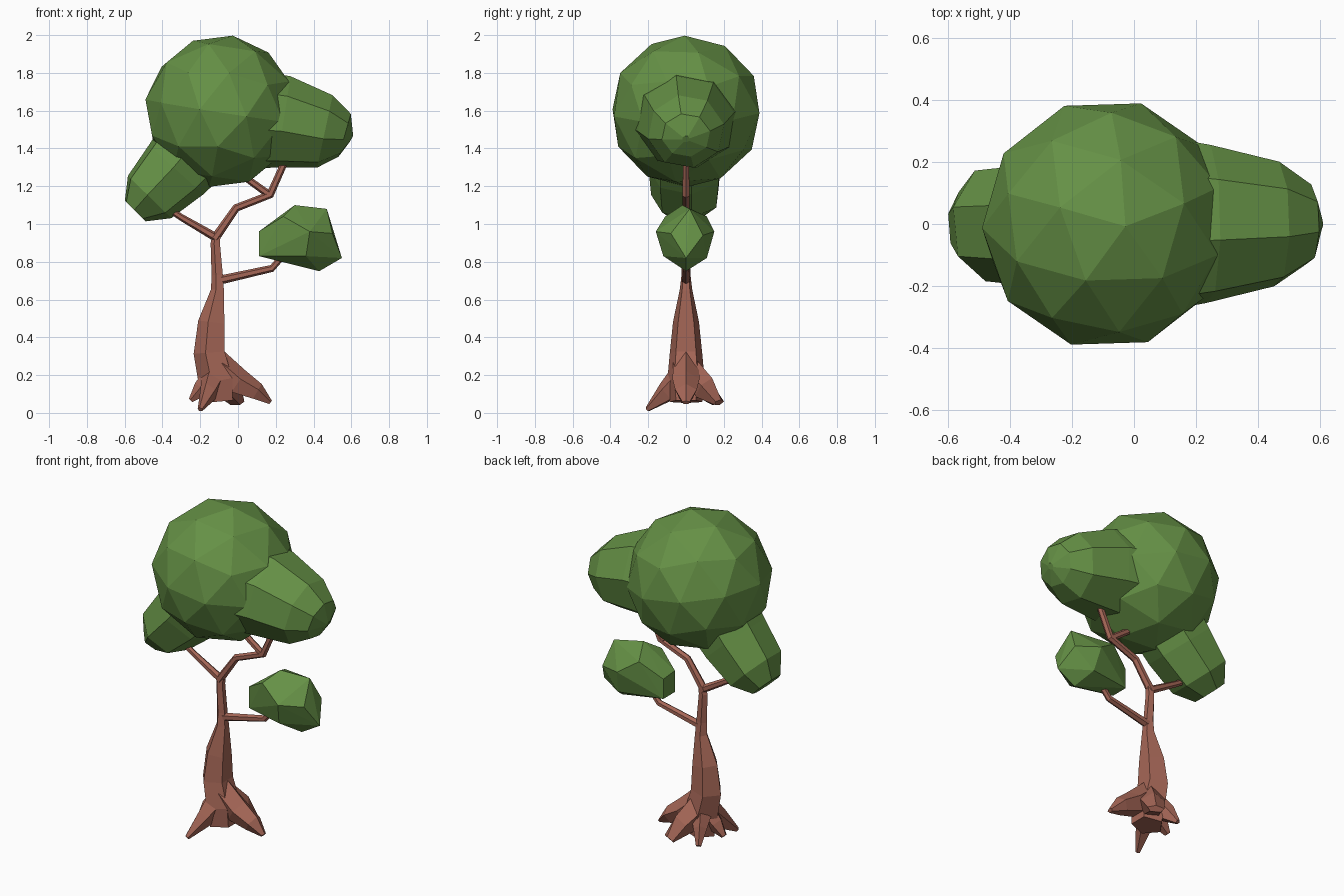
import bpy, bmesh
from math import sin, cos, pi, radians
from mathutils import Vector, Euler, Matrix


def material(name, color):
    m = bpy.data.materials.new(name)
    m.diffuse_color = color
    return m


LEAF = material("leaf_green", (0.13, 0.28, 0.06, 1))
BARK = material("bark_brown", (0.38, 0.135, 0.095, 1))


def finish(name, bm, mat):
    bmesh.ops.recalc_face_normals(bm, faces=bm.faces)
    me = bpy.data.meshes.new(name)
    bm.to_mesh(me)
    bm.free()
    me.materials.append(mat)
    ob = bpy.data.objects.new(name, me)
    bpy.context.collection.objects.link(ob)
    return ob


def loft(name, rings, mat, ref, sides=5, turn=0.0):
    """Faceted tube; each ring is (x, y, z, radius across, radius along ref)."""
    bm = bmesh.new()
    pts = [Vector(r[:3]) for r in rings]
    ref = Vector(ref)
    loops = []
    for i, r in enumerate(rings):
        t = (pts[min(i + 1, len(pts) - 1)] - pts[max(i - 1, 0)]).normalized()
        u = ref.cross(t).normalized()
        v = t.cross(u)
        loops.append([bm.verts.new(pts[i] + u * r[3] * cos(a) + v * r[4] * sin(a))
                      for a in (turn + 2 * pi * k / sides for k in range(sides))])
    for a, b in zip(loops, loops[1:]):
        for k in range(sides):
            n = (k + 1) % sides
            bm.faces.new((a[k], a[n], b[n], b[k]))
    bm.faces.new(loops[0])
    bm.faces.new(loops[-1])
    return finish(name, bm, mat)


def hull(name, points, mat):
    bm = bmesh.new()
    for p in points:
        bm.verts.new(p)
    res = bmesh.ops.convex_hull(bm, input=bm.verts)
    junk = {g for g in res["geom_interior"] if isinstance(g, bmesh.types.BMVert)}
    bmesh.ops.delete(bm, geom=list(junk), context='VERTS')
    return finish(name, bm, mat)


def unite(base, parts):
    for p in parts:
        mod = base.modifiers.new("union", 'BOOLEAN')
        mod.operation, mod.solver, mod.object = 'UNION', 'EXACT', p
        bpy.context.view_layer.objects.active = base
        bpy.ops.object.modifier_apply(modifier=mod.name)
        bpy.data.objects.remove(p)


# Canopy: faceted ball with two lobes growing out of it
bm = bmesh.new()
bmesh.ops.create_icosphere(bm, subdivisions=2, radius=0.405, matrix=Matrix.Translation((-0.09, 0, 1.597))
                           @ Euler((radians(4), radians(8), radians(20))).to_matrix().to_4x4())
canopy = finish("canopy", bm, LEAF)
right_lobe = loft("right_lobe", [
    (0.02, 0, 1.56, 0.27, 0.30), (0.24, 0, 1.54, 0.25, 0.26),
    (0.46, 0.0, 1.49, 0.20, 0.205), (0.565, 0, 1.47, 0.12, 0.13),
    (0.60, 0, 1.45, 0.02, 0.02)], LEAF, (0, 1, 0), 8, 0.2)
left_lobe = loft("left_lobe", [
    (-0.22, 0, 1.42, 0.22, 0.20), (-0.33, 0, 1.29, 0.20, 0.20),
    (-0.47, 0, 1.145, 0.165, 0.185), (-0.545, 0, 1.07, 0.08, 0.11)],
    LEAF, (0, 1, 0), 7, 0.3)
unite(canopy, [right_lobe, left_lobe])

# Separate small tuft on the low branch
hull("small_tuft", [
    (0.11, -0.05, 0.96), (0.11, 0.06, 0.95), (0.11, -0.05, 0.83), (0.11, 0.06, 0.83),
    (0.30, -0.02, 1.10), (0.47, 0.02, 1.08), (0.24, -0.11, 1.04), (0.24, 0.11, 1.04),
    (0.38, -0.16, 0.96), (0.36, 0.15, 0.96), (0.55, 0.0, 0.82), (0.50, -0.08, 0.95),
    (0.50, 0.09, 0.94), (0.43, 0.0, 0.75), (0.36, -0.12, 0.83), (0.38, 0.11, 0.82),
    (0.22, 0.0, 0.83)], LEAF)

# Trunk with its flat side toward +x
trunk = loft("trunk", [
    (-0.10, 0, 0.06, 0.09, 0.09), (-0.11, 0, 0.17, 0.10, 0.105),
    (-0.144, 0, 0.32, 0.091, 0.09), (-0.134, 0, 0.48, 0.077, 0.072),
    (-0.105, 0, 0.65, 0.038, 0.035), (-0.107, 0, 0.73, 0.033, 0.025),
    (-0.118, 0, 0.90, 0.027, 0.024), (-0.11, 0, 0.95, 0.024, 0.02)],
    BARK, (0, 1, 0), 5, pi)

# Roots: right, left, front and back
roots = [
    [(-0.13, 0, 0.27, 0.07, 0.08), (0.0, 0, 0.16, 0.075, 0.075),
     (0.10, 0, 0.11, 0.06, 0.05), (0.172, 0, 0.055, 0.02, 0.012)],
    [(-0.11, 0, 0.22, 0.08, 0.06), (-0.19, -0.01, 0.125, 0.05, 0.05),
     (-0.25, -0.01, 0.065, 0.02, 0.014)],
    [(-0.12, 0.0, 0.20, 0.07, 0.09), (-0.155, -0.10, 0.11, 0.045, 0.06),
     (-0.20, -0.205, 0.018, 0.014, 0.014)],
    [(-0.11, 0.0, 0.22, 0.09, 0.09), (-0.05, 0.10, 0.13, 0.07, 0.07),
     (-0.01, 0.175, 0.055, 0.05, 0.02)],
    [(-0.12, 0.02, 0.20, 0.07, 0.07), (-0.16, 0.09, 0.12, 0.04, 0.055),
     (-0.19, 0.15, 0.05, 0.016, 0.014)],
]
parts = [loft("root", r, BARK, (0, 0, 1), 5, pi / 2) for r in roots]

# Branches all lie in the y = 0 plane
branches = [
    [(-0.125, 0.92, 0.024), (-0.01, 1.085, 0.021), (0.17, 1.155, 0.021), (0.27, 1.38, 0.018)],
    [(0.165, 1.155, 0.02), (0.02, 1.26, 0.018), (-0.02, 1.29, 0.018)],
    [(-0.11, 0.925, 0.023), (-0.30, 1.035, 0.018), (-0.40, 1.10, 0.016)],
    [(-0.11, 0.70, 0.024), (0.18, 0.765, 0.019), (0.26, 0.86, 0.018)],
]
for b in branches:
    parts.append(loft("branch", [(x, 0, z, r, r) for x, z, r in b], BARK, (0, 1, 0), 6))
unite(trunk, parts)
